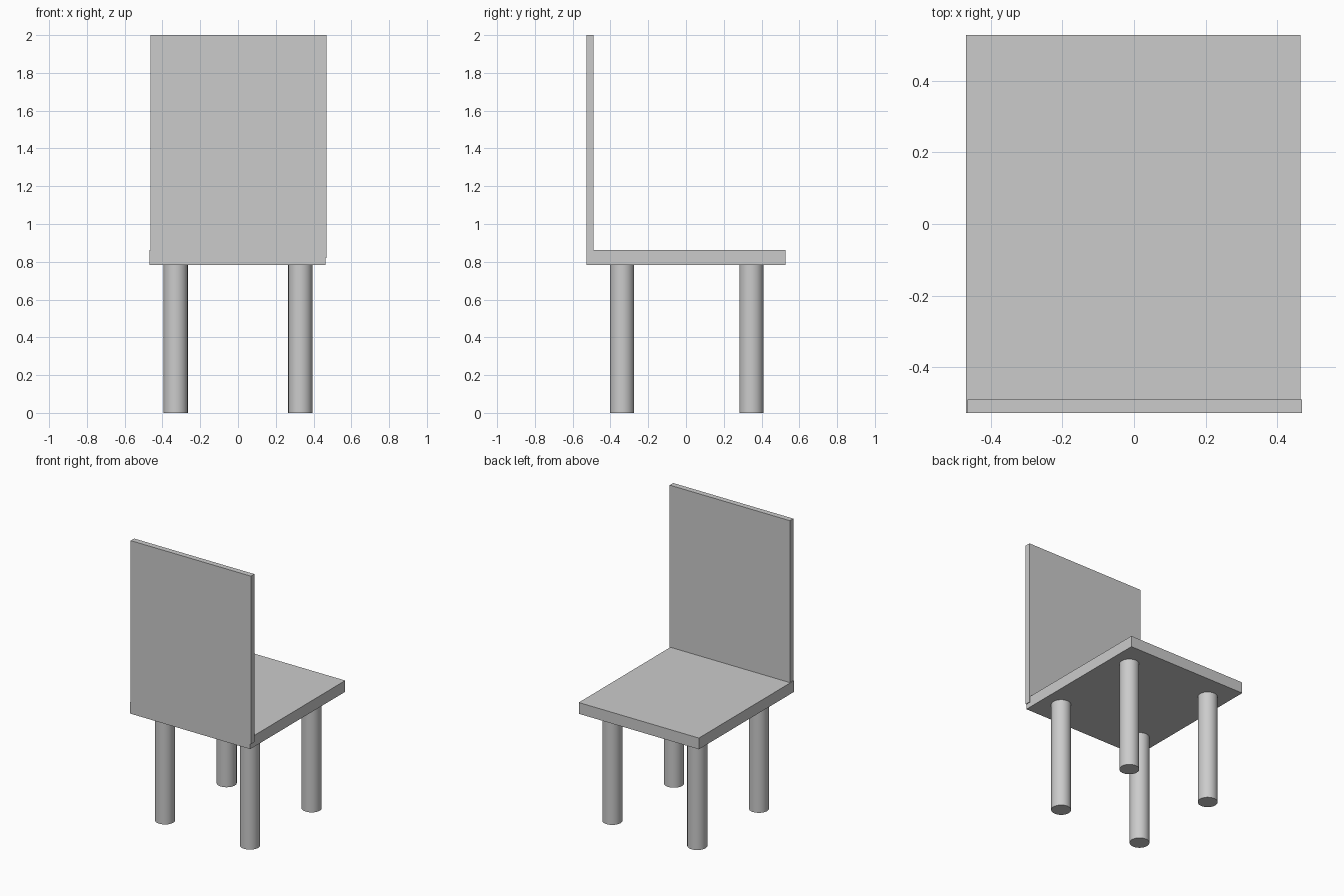
import bpy

if "Cube" in bpy.data.objects:
    bpy.data.objects.remove(bpy.data.objects["Cube"])


def box(name, lo, hi):
    """Box spanning two opposite corners."""
    bpy.ops.mesh.primitive_cube_add(size=1, location=[(a + b) / 2 for a, b in zip(lo, hi)])
    ob = bpy.context.object
    ob.name = name
    ob.scale = [b - a for a, b in zip(lo, hi)]
    bpy.ops.object.transform_apply(location=False, rotation=False, scale=True)
    return ob


def leg(name, x, y, height=0.786, radius=0.064):
    """Round leg standing on the floor."""
    bpy.ops.mesh.primitive_cylinder_add(vertices=48, radius=radius, depth=height,
                                        location=(x, y, height / 2))
    bpy.context.object.name = name
    bpy.ops.object.shade_smooth_by_angle()


# Seat slab
box("seat", (-0.469, -0.527, 0.784), (0.464, 0.527, 0.863))

# Backrest panel, sunk into the seat and shifted slightly sideways
box("backrest", (-0.464, -0.5275, 0.82), (0.469, -0.489, 2.0))

# Four legs
for side, x in (("left", -0.33), ("right", 0.33)):
    for end, y in (("front", -0.338), ("back", 0.346)):
        leg(f"{end}_{side}_leg", x, y)
